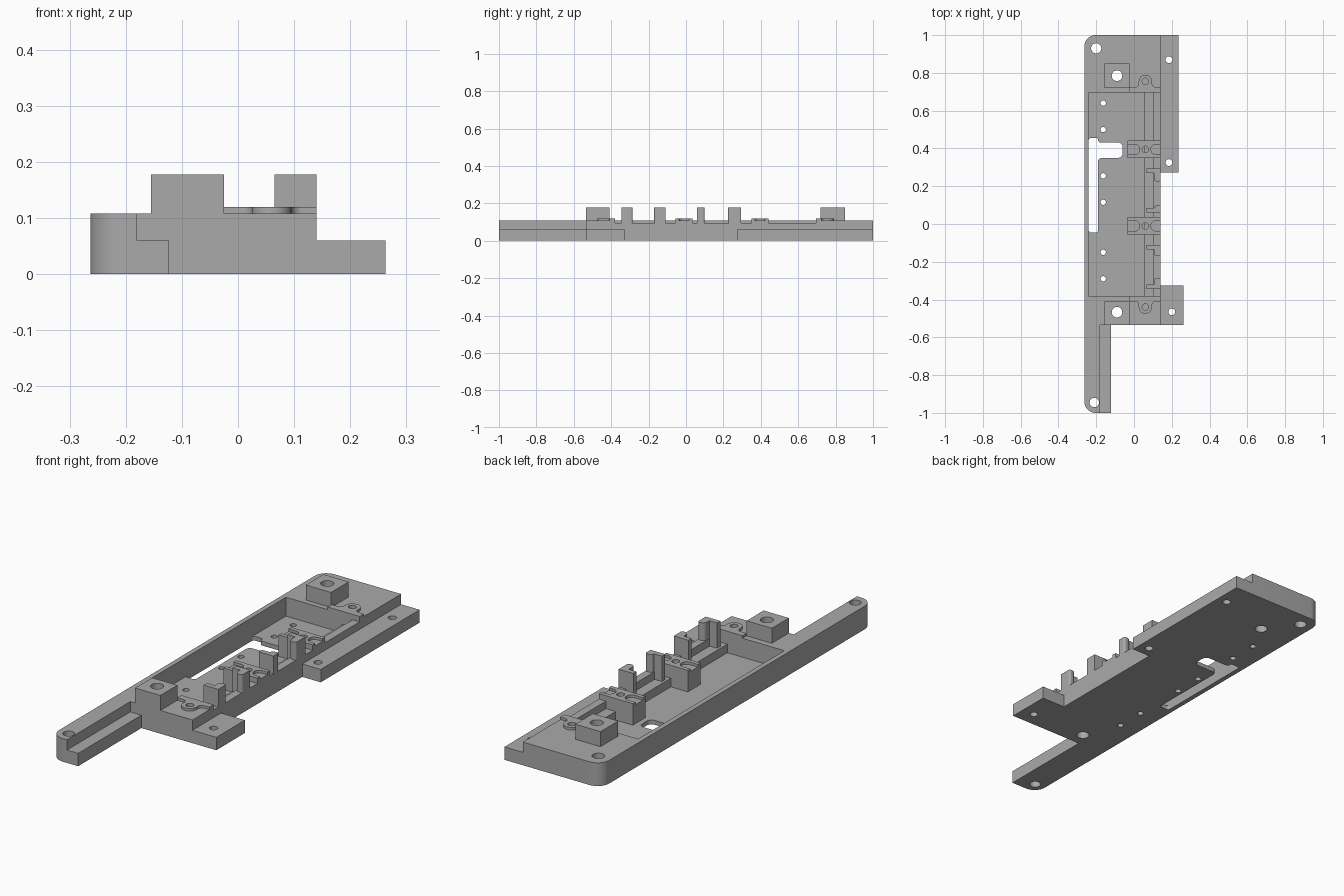
import bpy, bmesh, math
from mathutils import Vector

cube = bpy.data.objects.get("Cube")
if cube:
    bpy.data.objects.remove(cube, do_unlink=True)

grey = bpy.data.materials.new("plain grey")
grey.use_nodes = True
grey.diffuse_color = (0.4, 0.4, 0.4, 1)
grey.node_tree.nodes["Principled BSDF"].inputs["Base Color"].default_value = (0.4, 0.4, 0.4, 1)

TOP, LEDGE, FLOOR, TALL = 0.108, 0.06, 0.02, 0.178
WALL, PAD = 0.095, 0.12
EDGE = 0.14
parts = []


def rounded(corners, steps=10):
    """Outline whose right-angled corners (x, y, radius) are filleted."""
    pts, n = [], len(corners)
    for i, c in enumerate(corners):
        p = Vector(c[:2])
        r = c[2] if len(c) > 2 else 0
        if not r:
            pts.append(p)
            continue
        a = (Vector(corners[i - 1][:2]) - p).normalized()
        b = (Vector(corners[(i + 1) % n][:2]) - p).normalized()
        centre = p + (a + b) * r
        for k in range(steps + 1):
            t = math.pi / 2 * k / steps
            pts.append(centre - (b * math.cos(t) + a * math.sin(t)) * r)
    return pts


def rect(x0, x1, y0, y1):
    return [(x0, y0), (x1, y0), (x1, y1), (x0, y1)]


def circle(x, y, r, n=32):
    return [(x + r * math.cos(2 * math.pi * k / n), y + r * math.sin(2 * math.pi * k / n)) for k in range(n)]


def add_prism(bm, pts, z0, z1):
    low = [bm.verts.new((p[0], p[1], z0)) for p in pts]
    face = bm.faces.new(low)
    top = bmesh.ops.extrude_face_region(bm, geom=[face])["geom"]
    bmesh.ops.translate(bm, vec=(0, 0, z1 - z0), verts=[v for v in top if isinstance(v, bmesh.types.BMVert)])


def solid(name, *prisms):
    bm = bmesh.new()
    for prism in prisms:
        add_prism(bm, *prism)
    bmesh.ops.recalc_face_normals(bm, faces=bm.faces)
    mesh = bpy.data.meshes.new(name)
    bm.to_mesh(mesh)
    bm.free()
    ob = bpy.data.objects.new(name, mesh)
    bpy.context.collection.objects.link(ob)
    return ob


def part(name, pts, z0, z1):
    ob = solid(name, (pts, z0, z1))
    ob.data.materials.append(grey)
    parts.append(ob)
    return ob


def cut(ob, *cutters):
    for c in cutters:
        mod = ob.modifiers.new("cut", 'BOOLEAN')
        mod.operation = 'DIFFERENCE'
        mod.solver = 'EXACT'
        mod.object = c
    graph = bpy.context.evaluated_depsgraph_get()
    mesh = bpy.data.meshes.new_from_object(ob.evaluated_get(graph))
    ob.modifiers.clear()
    ob.data = mesh


# Cutters: through holes, blind screw holes, pocket and slot
through = [(-0.2, 0.93, 0.027), (-0.21, -0.945, 0.025), (-0.09, 0.785, 0.028), (-0.09, -0.467, 0.028),
           (0.185, 0.87, 0.018), (0.185, 0.325, 0.018), (0.2, -0.465, 0.018)]
through += [(-0.163, y, 0.014) for y in (0.64, 0.5, 0.255, 0.115, -0.15, -0.29)]
screw_y = (0.755, 0.395, -0.01, -0.44)
holes = solid("hole_cutter", *[(circle(*h), -0.1, 0.3) for h in through],
              *[(circle(0.06, y, 0.017), 0.05, 0.3) for y in screw_y])
pocket = solid("pocket_cutter", (rect(-0.24, 0.3, -0.38, 0.695), FLOOR, 0.3))
slot = solid("slot_cutter", (rounded([
    (-0.24, -0.045, 0.012), (-0.19, -0.045, 0.012), (-0.19, 0.35, 0.02), (-0.06, 0.35, 0.025),
    (-0.06, 0.432, 0.025), (-0.19, 0.432, 0.012), (-0.19, 0.455, 0.01), (-0.24, 0.455, 0.012)]), -0.1, 0.3))
cutters = [holes, pocket, slot]

# Base plate with its long arm
base = part("base_plate", rounded([
    (-0.263, -1, 0.06), (-0.18, -1), (-0.18, -0.535), (EDGE, -0.535), (EDGE, 1), (-0.263, 1, 0.06)]), 0, TOP)
cut(base, pocket, slot, holes)
part("arm_step", rect(-0.18, -0.123, -1, -0.535), 0, LEDGE)

# Low side flanges
cut(part("back_flange", rect(EDGE, 0.235, 0.273, 1), 0, LEDGE), holes)
cut(part("front_flange", rect(EDGE, 0.263, -0.535, -0.325), 0, LEDGE), holes)

# Raised mounting blocks
for name, y0, y1 in (("back_block", 0.72, 0.85), ("front_block", -0.535, -0.41)):
    cut(part(name, rect(-0.155, -0.025, y0, y1), TOP, TALL), holes)

# Screw ears at both ends of the pocket
ear = rounded([(-0.025, 0.695), (EDGE, 0.695), (EDGE, 0.725), (0.095, 0.725, 0.02), (0.095, 0.79, 0.035),
               (0.025, 0.79, 0.035), (0.025, 0.725, 0.02), (-0.025, 0.725)])
cut(part("back_ear", ear, TOP, PAD), holes)
cut(part("front_ear", [(x, 0.315 - y) for x, y in ear], TOP, PAD), holes)

# Side rail: outer wall and inner ledge
part("outer_wall", rect(0.103, EDGE, -0.38, 0.695), FLOOR, WALL)
part("inner_ledge", rect(0.053, 0.103, -0.38, 0.695), FLOOR, LEDGE)

# Screw pads with round-ended grooves
for name, y in (("back_pad", 0.395), ("middle_pad", -0.01)):
    pad = part(name, rect(-0.035, EDGE, y - 0.046, y + 0.046), FLOOR, PAD)
    grooves = solid("groove_cutter",
                    (rounded([(-0.1, y - 0.027), (0.03, y - 0.027, 0.026),
                              (0.03, y + 0.027, 0.026), (-0.1, y + 0.027)]), TOP, 0.3),
                    (rounded([(0.09, y - 0.027, 0.026), (0.2, y - 0.027),
                              (0.2, y + 0.027), (0.09, y + 0.027, 0.026)]), TOP, 0.3))
    cutters.append(grooves)
    cut(pad, grooves, holes)

# Clip posts: a thin plate with a rounded pillar facing its partner
for i, (y, tip) in enumerate(((-0.345, -0.285), (-0.11, -0.17), (0.06, 0.1), (0.295, 0.225))):
    s = 1 if tip > y else -1
    part(f"clip_plate_{i + 1}", rect(0.065, EDGE, *sorted((y, y + 0.024 * s))), FLOOR, TALL)
    part(f"clip_pillar_{i + 1}", rounded([
        (0.105, y + 0.02 * s), (EDGE, y + 0.02 * s), (EDGE, tip, 0.01), (0.105, tip, 0.018)]), WALL, TALL)

for c in cutters:
    bpy.data.objects.remove(c, do_unlink=True)

# Smooth the round walls, keep the edges crisp
bpy.ops.object.select_all(action='DESELECT')
for ob in parts:
    ob.select_set(True)
bpy.context.view_layer.objects.active = base
bpy.ops.object.shade_smooth_by_angle(angle=math.radians(30))
